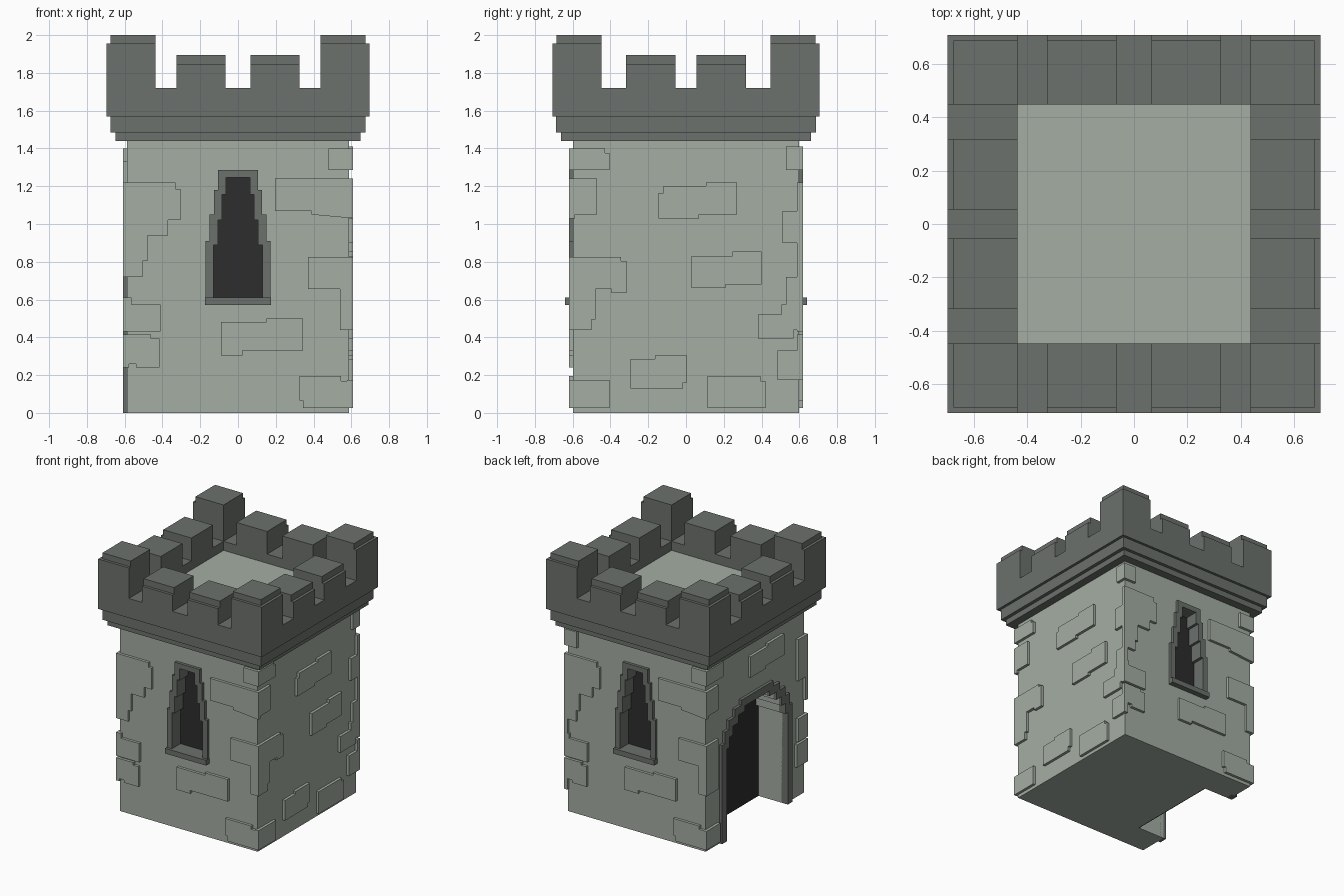
import bpy, bmesh

if "Cube" in bpy.data.objects:
    bpy.data.objects.remove(bpy.data.objects["Cube"], do_unlink=True)


def material(name, rgb):
    m = bpy.data.materials.new(name)
    m.use_nodes = True
    m.diffuse_color = (*rgb, 1)
    m.node_tree.nodes["Principled BSDF"].inputs["Base Color"].default_value = (*rgb, 1)
    return m


LIGHT = material("pale_stone", (0.37, 0.42, 0.365))
DARK = material("dark_stone", (0.150, 0.165, 0.150))
BLACK = material("dark_opening", (0.026, 0.026, 0.026))

HX, HY = 0.587, 0.598      # half size of the tower body
OUT = 0.021                # how far stones stand out
CX, CY = HX + OUT, HY + OUT

# Each wall maps (across, up, outwards) to world space
WALLS = {
    "front": lambda u, v, d: (u, -HY - d, v),
    "back": lambda u, v, d: (-u, HY + d, v),
    "right": lambda u, v, d: (HX + d, u, v),
    "left": lambda u, v, d: (-HX - d, -u, v),
    "flat": lambda u, v, d: (u, v, d),
}


def finish(name, bm, mat):
    bmesh.ops.recalc_face_normals(bm, faces=bm.faces[:])
    me = bpy.data.meshes.new(name)
    bm.to_mesh(me)
    bm.free()
    me.materials.append(mat)
    ob = bpy.data.objects.new(name, me)
    bpy.context.collection.objects.link(ob)
    return ob


def prisms(name, wall, outlines, d0, d1, mat):
    """Extrude flat outlines outwards from a wall."""
    bm = bmesh.new()
    for pts in outlines:
        a, b = ([bm.verts.new(WALLS[wall](u, v, d)) for u, v in pts] for d in (d0, d1))
        bm.faces.new(a)
        bm.faces.new(b)
        for i in range(len(pts)):
            j = (i + 1) % len(pts)
            bm.faces.new((a[i], a[j], b[j], b[i]))
    return finish(name, bm, mat)


def frame(name, wall, outer, inner, d0, d1, mat):
    """Closed ring between two outlines with equal point counts."""
    bm = bmesh.new()
    loops = [[bm.verts.new(WALLS[wall](u, v, d)) for u, v in pts]
             for pts, d in ((outer, d0), (outer, d1), (inner, d1), (inner, d0))]
    n = len(outer)
    for k in range(4):
        a, b = loops[k], loops[(k + 1) % 4]
        for i in range(n):
            j = (i + 1) % n
            bm.faces.new((a[i], a[j], b[j], b[i]))
    return finish(name, bm, mat)


def rect(u0, v0, u1, v1):
    return [(u0, v0), (u1, v0), (u1, v1), (u0, v1)]


def square(x, y):
    return rect(-x, -y, x, y)


def stepped(z, steps):
    """Symmetric outline narrowing upwards; steps are (half width, top)."""
    side = []
    for w, top in steps:
        side += [(w, z), (w, top)]
        z = top
    return side + [(-u, v) for u, v in reversed(side)]


def cut(target, cutter):
    cutter.hide_render = True
    mod = target.modifiers.new("cut", 'BOOLEAN')
    mod.operation, mod.solver, mod.object = 'DIFFERENCE', 'EXACT', cutter
    bpy.context.view_layer.objects.active = target
    bpy.ops.object.modifier_apply(modifier="cut")
    bpy.data.objects.remove(cutter, do_unlink=True)


# Tower body
body = prisms("tower_body", "flat", [square(HX, HY)], 0, 1.5, LIGHT)

# Windows in front and back
win_out = stepped(0.59, [(.172, .91), (.15, 1.05), (.127, 1.18), (.107, 1.285)])
win_in = stepped(0.61, [(.13, .89), (.106, 1.02), (.085, 1.155), (.063, 1.245)])
for wall in ("front", "back"):
    cut(body, prisms("cutter", wall, [win_out], -0.09, 0.1, LIGHT))
    frame(wall + "_window_frame", wall, win_out, win_in, -0.09, 0.022, DARK)
    prisms(wall + "_window_dark", wall, [win_in], -0.09, -0.082, BLACK)
    prisms(wall + "_window_sill", wall, [rect(-.174, .57, .174, .61)], -0.08, 0.042, DARK)

# Stepped doorway in the left side
door_in = stepped(0, [(.37, .71), (.34, .79), (.295, .86), (.23, .92), (.15, .96)])
door_out = stepped(0, [(.43, .76), (.395, .85), (.345, .92), (.275, .98), (.195, 1.02)])
hole = stepped(-0.1, [(.37, .71), (.34, .79), (.295, .86), (.23, .92), (.15, .96)])
cut(body, prisms("cutter", "left", [hole], -0.235, 0.1, LIGHT))
prisms("door_frame", "left", [door_out + door_in[::-1]], -0.03, 0.022, DARK)
prisms("door_dark", "left", [door_in], -0.235, -0.228, BLACK)

# Raised stones shared by front and back
face_stones = [
    [(-CX, 1.22), (-.33, 1.22), (-.33, 1.185), (-.305, 1.185), (-.305, 1.02), (-.37, 1.02),
     (-.37, .94), (-.48, .94), (-.48, .805), (-.505, .805), (-.505, .72), (-CX, .72)],
    [(-CX, .61), (-.565, .61), (-.565, .575), (-.41, .575), (-.41, .43), (-CX, .43)],
    [(-CX, .415), (-.46, .415), (-.46, .395), (-.415, .395), (-.415, .24), (-.54, .24),
     (-.54, .26), (-CX, .26)],
    [(-.09, .48), (.15, .48), (.15, .5), (.345, .5), (.345, .33), (.025, .33),
     (.025, .305), (-.09, .305)],
    rect(.48, 1.285, CX, 1.4),
    [(.195, 1.24), (CX, 1.24), (CX, 1.03), (.39, 1.05), (.39, 1.07), (.195, 1.07)],
    [(.37, .825), (CX, .825), (CX, .44), (.54, .44), (.54, .655), (.37, .655)],
    [(.325, .195), (.545, .195), (.545, .17), (CX, .17), (CX, .025), (.345, .025),
     (.345, .065), (.325, .065)],
]
prisms("front_stones", "front", face_stones, -0.01, OUT, LIGHT)
prisms("back_stones", "back", face_stones + [rect(-CX, 1.285, -.5, 1.41)], -0.01, OUT, LIGHT)

# Raised stones on the right side, including the corner returns
right_stones = [
    [(-CY, 1.4), (-.43, 1.4), (-.43, 1.375), (-.405, 1.375), (-.405, 1.285), (-CY, 1.285)],
    [(-CY, 1.24), (-.47, 1.24), (-.47, 1.05), (-CY, 1.05)],
    [(-CY, .825), (-.345, .825), (-.345, .805), (-.315, .805), (-.315, .635), (-.395, .635),
     (-.395, .655), (-.48, .655), (-.48, .495), (-.5, .495), (-.5, .44), (-CY, .44)],
    rect(-CY, .025, -.405, .175),
    [(-.145, 1.165), (-.12, 1.165), (-.12, 1.2), (.105, 1.2), (.105, 1.22), (.27, 1.22),
     (.27, 1.05), (.07, 1.05), (.07, 1.03), (-.145, 1.03)],
    [(.03, .83), (.245, .83), (.245, .855), (.4, .855), (.4, .68), (.21, .68),
     (.21, .66), (.03, .66)],
    [(-.295, .285), (-.165, .285), (-.165, .305), (.005, .305), (.005, .16), (-.015, .16),
     (-.015, .13), (-.295, .13)],
    [(.115, .195), (.395, .195), (.395, .17), (.42, .17), (.42, .025), (.115, .025)],
    rect(.53, 1.285, CY, 1.41),
    rect(.51, .9, CY, 1.07),
    [(.38, .52), (.505, .52), (.505, .575), (.53, .575), (.53, .72), (CY, .72),
     (CY, .44), (.57, .44), (.57, .395), (.38, .395)],
    rect(.485, .175, CY, .33),
]
prisms("right_stones", "right", right_stones, -0.01, OUT, LIGHT)

# Raised stones around the doorway on the left side
left_stones = [
    rect(-CY, 1.285, -.41, 1.4), rect(-CY, 1.05, -.47, 1.24),
    rect(-CY, .44, -.47, .825), rect(-CY, .025, -.45, .17),
    [(-.08, 1.31), (.13, 1.31), (.13, 1.33), (.33, 1.33), (.33, 1.17), (.1, 1.17),
     (.1, 1.15), (-.08, 1.15)],
    rect(.5, .9, CY, 1.22), rect(.5, .43, CY, .61), rect(.485, .24, CY, .415),
]
prisms("left_stones", "left", left_stones, -0.01, OUT, LIGHT)

# Stepped mouldings under the parapet
prisms("lower_moulding", "flat", [square(.649, .662)], 1.44, 1.485, DARK)
prisms("upper_moulding", "flat", [square(.676, .687)], 1.485, 1.57, DARK)

# Parapet ring and roof floor
PX, PY, IX, IY = .697, .707, .436, .447
frame("parapet", "flat", square(PX, PY), square(IX, IY), 1.57, 1.72, DARK)
prisms("roof_floor", "flat", [square(IX, IY)], 1.56, 1.65, LIGHT)

# Merlons: one corner and two wall blocks per quadrant, each with a set-back cap
INSET = 0.021
for sx in (-1, 1):
    for sy in (-1, 1):
        tag = ("left" if sx > 0 else "right") + ("_back" if sy > 0 else "_front")
        blocks = [
            ("corner", (IX, IY, PX, PY), (IX, IY, PX - INSET, PY - INSET), 1.955, 2.0),
            ("long", (.065, IY, .325, PY), (.065, IY, .325, PY - INSET), 1.845, 1.895),
            ("side", (IX, .055, PX, .317), (IX, .055, PX - INSET, .317), 1.845, 1.895),
        ]
        for kind, base, cap, z1, z2 in blocks:
            for part, (a, b, c, d), lo, hi in (("merlon", base, 1.72, z1), ("cap", cap, z1, z2)):
                prisms(f"{kind}_{part}_{tag}", "flat",
                       [rect(a * sx, b * sy, c * sx, d * sy)], lo, hi, DARK)
